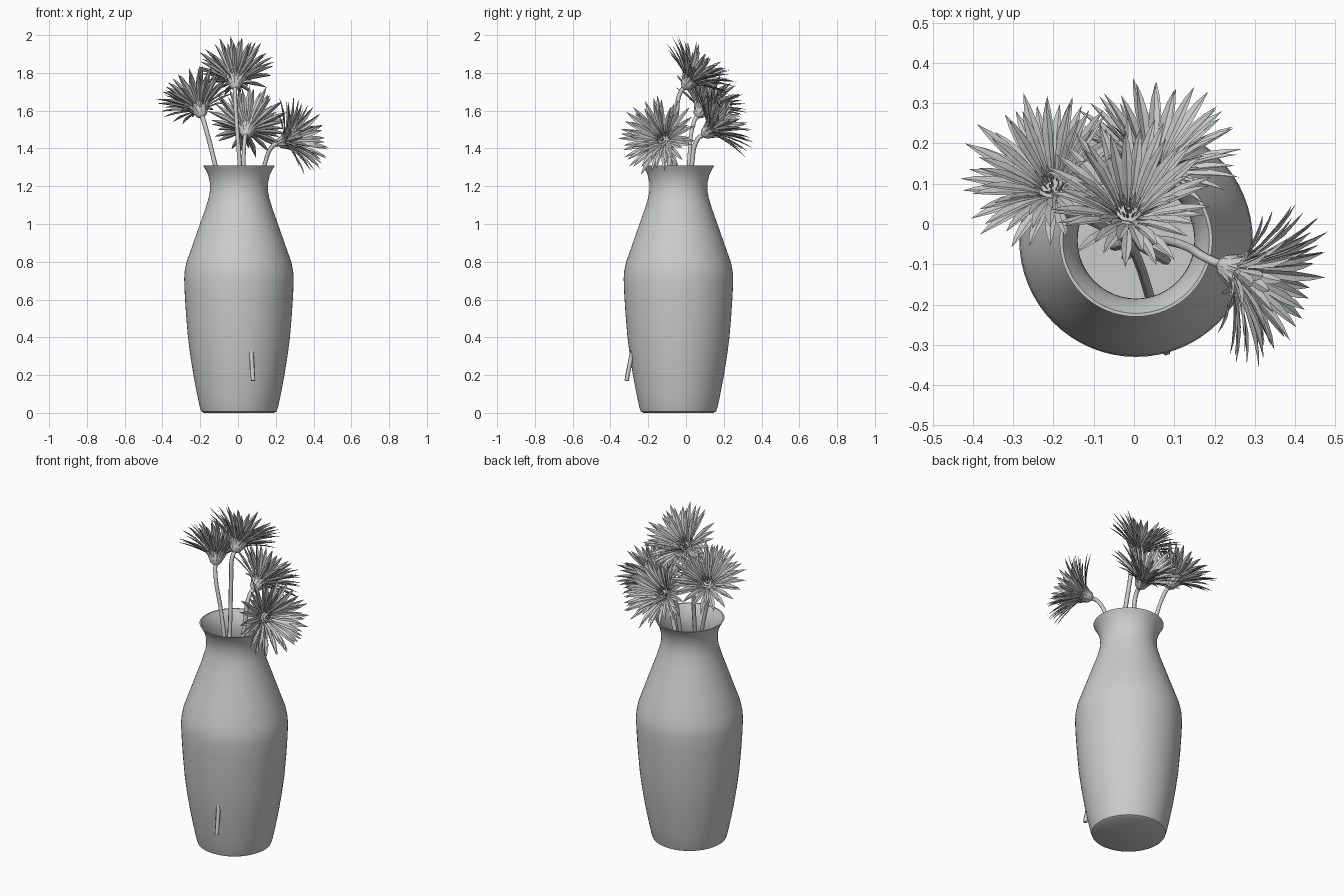
import bpy, math, random
from math import sin, cos, tau, radians
from mathutils import Vector

random.seed(4)
cube = bpy.data.objects.get("Cube")
if cube:
    bpy.data.objects.remove(cube)

grey = bpy.data.materials.new("pale_grey")
grey.use_nodes = True
grey.diffuse_color = (0.6, 0.61, 0.61, 1)
grey.node_tree.nodes["Principled BSDF"].inputs["Base Color"].default_value = grey.diffuse_color


def add_mesh(name, verts, faces, smooth=None):
    mesh = bpy.data.meshes.new(name)
    mesh.from_pydata(verts, [], faces)
    mesh.materials.append(grey)
    obj = bpy.data.objects.new(name, mesh)
    bpy.context.collection.objects.link(obj)
    if smooth:
        bpy.ops.object.select_all(action='DESELECT')
        obj.select_set(True)
        bpy.context.view_layer.objects.active = obj
        bpy.ops.object.shade_smooth_by_angle(angle=radians(smooth))
    return obj


def frame(axis):
    """Two unit directions square to an axis."""
    u = axis.cross(Vector((0, 0, 1))).normalized()
    return u, u.cross(axis).normalized()


def lathe(name, profile, origin, axis, n, smooth):
    """Turn (radius, height) pairs about an axis."""
    u, v = frame(axis) if abs(axis.z) < 0.999 else (Vector((1, 0, 0)), Vector((0, 1, 0)))
    verts = [origin + axis * h + (u * cos(tau * i / n) + v * sin(tau * i / n)) * r
             for r, h in profile for i in range(n)]
    faces = [(j * n + i, j * n + (i + 1) % n, (j + 1) * n + (i + 1) % n, (j + 1) * n + i)
             for j in range(len(profile) - 1) for i in range(n)]
    return add_mesh(name, verts, faces, smooth)


# Vase: outer wall up to the lip, then a thin inner wall down to the floor
outer = [(0.002, 0), (0.185, 0), (0.2, 0.008), (0.207, 0.03), (0.222, 0.1), (0.241, 0.2),
         (0.257, 0.3), (0.27, 0.4), (0.28, 0.52), (0.287, 0.63), (0.29, 0.71), (0.287, 0.75),
         (0.277, 0.8), (0.245, 0.89), (0.21, 0.99), (0.178, 1.08), (0.16, 1.14), (0.153, 1.18),
         (0.154, 1.22), (0.163, 1.26), (0.178, 1.29), (0.19, 1.31)]
inner = [(max(r - 0.008, 0.002), max(z, 0.012)) for r, z in reversed(outer)]
lathe("vase", outer + inner, Vector((0.005, -0.04, 0)), Vector((0, 0, 1)), 64, 40)


def stem(name, points):
    curve = bpy.data.curves.new(name, 'CURVE')
    curve.dimensions = '3D'
    curve.bevel_depth = 0.012
    curve.bevel_resolution = 1
    curve.resolution_u = 6
    curve.use_fill_caps = True
    spline = curve.splines.new('BEZIER')
    spline.bezier_points.add(len(points) - 1)
    for bp, p in zip(spline.bezier_points, points):
        bp.co = p
        bp.handle_left_type = bp.handle_right_type = 'AUTO'
    curve.materials.append(grey)
    bpy.context.collection.objects.link(bpy.data.objects.new(name, curve))


def petals(name, origin, axis, rows):
    """Rows of creased, pointed petals: count, tilt, length, width, base radius, base height."""
    u, v = frame(axis)
    shape = [(0, 0.35), (0.3, 0.75), (0.6, 1.0), (0.82, 0.6)]
    verts, faces = [], []
    for count, tilt, length, width, radius, height in rows:
        for k in range(count):
            a = tau * (k + random.uniform(-0.3, 0.3)) / count + tilt
            out = u * cos(a) + v * sin(a)
            side = axis.cross(out)
            size = length * random.uniform(0.88, 1.04)
            lean = radians(tilt + random.uniform(-6, 6))
            pos = origin + axis * height + out * radius
            start, last = len(verts), 0
            for t, w in shape + [(1, 0)]:
                bend = lean + 0.3 * (t - 0.5)
                direction = axis * cos(bend) + out * sin(bend)
                normal = axis * sin(bend) - out * cos(bend)
                pos = pos + direction * size * (t - last)
                last = t
                if w:
                    half = side * width * w / 2
                    lift = normal * width * w * 0.2
                    verts += [pos - half + lift, pos, pos + half + lift]
                else:
                    verts.append(pos)
            for j in range(len(shape) - 1):
                b = start + 3 * j
                faces += [(b, b + 1, b + 4, b + 3), (b + 1, b + 2, b + 5, b + 4)]
            b = start + 3 * (len(shape) - 1)
            faces += [(b, b + 1, b + 3), (b + 1, b + 2, b + 3)]
    add_mesh(name, verts, faces)


def flower(name, base, axis, path):
    base, axis = Vector(base), Vector(axis).normalized()
    stem(name + "_stem", path + [base - axis * 0.035, base + axis * 0.01])
    # Cup under the petals, closed by a small domed centre
    lathe(name + "_cup", [(0.012, -0.005), (0.028, 0.008), (0.037, 0.03), (0.038, 0.055),
                          (0.028, 0.065), (0.002, 0.072)], base, axis, 14, 40)
    petals(name + "_sepals", base, axis, [(12, 24, 0.06, 0.02, 0.03, 0.01),
                                          (12, 32, 0.05, 0.02, 0.037, 0.03)])
    petals(name + "_petals", base, axis, [(20, 66, 0.2, 0.028, 0.034, 0.05),
                                          (20, 52, 0.215, 0.03, 0.032, 0.055),
                                          (18, 36, 0.205, 0.028, 0.028, 0.058)])
    petals(name + "_florets", base, axis, [(14, 20, 0.05, 0.009, 0.02, 0.06),
                                           (8, 8, 0.04, 0.008, 0.01, 0.065)])


flower("top_flower", (-0.015, -0.01, 1.72), (0.03, 0.62, 0.78),
       [(0.08, -0.315, 0.17), (0.045, -0.2, 0.75), (0.01, -0.09, 1.31), (-0.01, -0.05, 1.58)])
flower("back_flower", (0.04, 0.09, 1.47), (0.12, 0.8, 0.58),
       [(-0.02, -0.08, 0.17), (0.01, -0.03, 0.9), (0.028, 0.03, 1.31)])
flower("right_flower", (-0.19, 0.06, 1.57), (-0.27, 0.5, 0.82),
       [(0.08, -0.09, 0.17), (-0.03, -0.03, 0.9), (-0.12, 0.015, 1.31)])
flower("left_flower", (0.215, -0.1, 1.425), (0.85, -0.36, 0.32),
       [(-0.05, -0.055, 0.17), (0.04, -0.04, 0.9), (0.14, -0.06, 1.31)])
